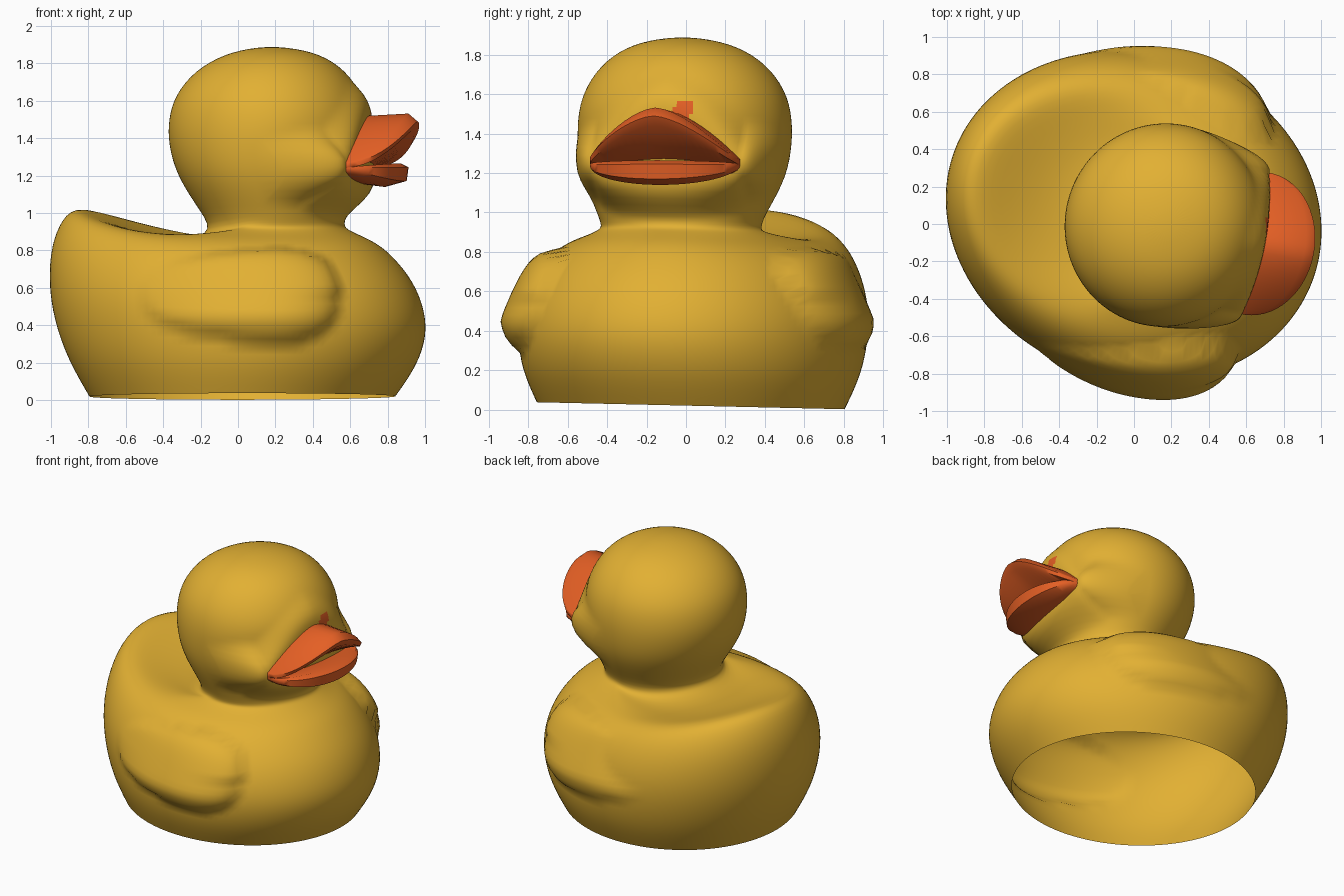
import bpy, bmesh, math
from mathutils import Matrix, Vector

if "Cube" in bpy.data.objects:
    bpy.data.objects.remove(bpy.data.objects["Cube"])

R = math.radians


def material(name, colour):
    m = bpy.data.materials.new(name)
    m.diffuse_color = (*colour, 1)
    m.use_nodes = True
    m.node_tree.nodes["Principled BSDF"].inputs["Base Color"].default_value = m.diffuse_color
    return m


YELLOW = material("duck yellow", (0.76, 0.435, 0.033))
ORANGE = material("bill orange", (0.78, 0.115, 0.018))


def finish(bm, name, matrix, mats, angle, subdiv=0):
    """Turn a bmesh into a smooth shaded object."""
    bmesh.ops.recalc_face_normals(bm, faces=bm.faces)
    me = bpy.data.meshes.new(name)
    bm.to_mesh(me)
    bm.free()
    me.transform(matrix)
    for m in mats:
        me.materials.append(m)
    ob = bpy.data.objects.new(name, me)
    bpy.context.collection.objects.link(ob)
    bpy.ops.object.select_all(action='DESELECT')
    ob.select_set(True)
    bpy.context.view_layer.objects.active = ob
    if subdiv:
        mod = ob.modifiers.new("smooth", 'SUBSURF')
        mod.levels = mod.render_levels = subdiv
        bpy.ops.object.modifier_apply(modifier=mod.name)
    bpy.ops.object.shade_smooth_by_angle(angle=R(angle))
    return ob


# Body, tail, neck and head: one open-bottomed shell lofted through oval rings
# (front x, back x, half width, z at front, z at back)
RINGS = [
    (.84, -.81, .78, .00, .00), (.96, -.93, .855, .16, .20),
    (1.02, -1.01, .88, .33, .42), (1.00, -1.04, .87, .48, .62),
    (.94, -1.03, .82, .62, .82), (.84, -.97, .745, .74, .97),
    (.76, -.89, .65, .81, 1.03), (.68, -.70, .54, .85, .94),
    (.60, -.40, .45, .885, .83), (.56, -.11, .40, .91, .86),
    (.59, -.185, .445, 1.0, .98), (.66, -.32, .53, 1.17, 1.17),
    (.70, -.37, .55, 1.35, 1.35), (.71, -.37, .545, 1.48, 1.48),
    (.67, -.335, .51, 1.61, 1.61), (.58, -.225, .41, 1.745, 1.745),
    (.44, -.06, .26, 1.833, 1.833), (.28, .09, .10, 1.863, 1.863),
]
SEG = 40
bm = bmesh.new()
loops = []
for n, (front, back, half, zf, zb) in enumerate(RINGS):
    ring = []
    cy = .03 if zf < .9 else .015
    sag = .07 if 7 <= n <= 9 else 0                # hollow between neck and tail
    for i in range(SEG):
        a = 2 * math.pi * i / SEG
        lift = ((1 - math.cos(a)) / 2) ** 3.3      # tail rises only at the back
        z = zf + (zb - zf) * lift - sag * max(0, -math.cos(a)) * (1 - lift)
        ring.append(bm.verts.new(((front + back) / 2 + (front - back) / 2 * math.cos(a),
                                  cy + half * math.sin(a), z)))
    loops.append(ring)
for lo, hi in zip(loops, loops[1:]):
    for i in range(SEG):
        j = (i + 1) % SEG
        bm.faces.new((lo[i], lo[j], hi[j], hi[i]))
crown = bm.verts.new((.185, .015, 1.868))
for i in range(SEG):
    bm.faces.new((loops[-1][i], loops[-1][(i + 1) % SEG], crown))
tilt = Matrix.Translation((0, 0, .02)) @ Matrix.Rotation(R(-1.3), 4, 'X') @ Matrix.Rotation(R(-18), 4, 'Z')
body = finish(bm, "body_and_head", tilt, [YELLOW, ORANGE], 75, subdiv=2)


# Wings: swellings of the shell, tall in front and tapering to the tail
def swell_wing(side, xc, reach, slope):
    for v in body.data.vertices:
        x, y, z = v.co
        px = (x - xc) / .53
        if y * side < .3 or z > 1 or abs(px) >= 1:
            continue
        pz = (z - .56) / (.24 + .055 * px)
        r = abs(px) ** 2.6 + abs(pz) ** 2.6
        if r < 1:
            outer = reach + slope * px - .12 * px * px - .45 * max(0, z - .45)
            gain = outer - y * side
            if gain > 0:
                v.co.y += side * gain * (1 - r) ** (.32 if pz > 0 else .55)


swell_wing(-1, .01, .935, .09)
swell_wing(1, .20, .95, -.07)

# Cheeks: pull the head forward to meet the edge of the bill
bill_frame = Matrix.Translation((.165, -.01, 0)) @ Matrix.Rotation(R(-11), 4, 'Z')
for vert in body.data.vertices:
    p = bill_frame.inverted() @ vert.co
    if p.x < .05 or p.z < .97:
        continue
    t = min(1, abs(p.y) / .385)
    k = math.sqrt(1 - t * t)
    top, low = 1.27 + .25 * (1 - t ** 1.6), 1.235 - .08 * k
    outside = math.hypot(max(0, abs(p.y) - .385), max(0, p.z - top, low - p.z))
    w = max(0, 1 - outside / .2)
    gain = (.495 + .05 * k * k - p.x) * w * w * (3 - 2 * w)
    if gain > 0:
        p.x += gain
        vert.co = bill_frame @ p

# Orange fleck on the forehead above the bill
for f in body.data.polygons:
    if (f.center - Vector((.70, -.01, 1.52))).length < .05:
        f.material_index = 1


# Bill: upper and lower halves lofted across the width
def upper_section(t, k):
    c = 1 - abs(t) ** 1.6
    zt, tip = 1.27 + .25 * c, .50 + .31 * k
    base = .49 + .05 * k * k
    return [(base - .1, zt - .01), (base, zt), (tip - .05 * k, zt + .012 * c), (tip, zt - .03 * c),
            (tip - .03 * k, 1.245 + .195 * c), (.48 + .07 * k, 1.235 + .04 * c), (base - .1, 1.225)]


def lower_section(t, k):
    tip = .50 + .25 * k
    return [(.41, 1.235 - .06 * k), (.48 + .03 * k, 1.235 - .08 * k), (tip - .12 * k, 1.24 - .10 * k),
            (tip - .01 * k, 1.24 - .07 * k), (tip, 1.24 + .005 * k), (tip - .04 * k, 1.245 + .02 * k),
            (.48 + .07 * k, 1.235 - .005 * k), (.41, 1.23)]


def bill(name, section):
    bm = bmesh.new()
    steps, rows = 28, []
    for i in range(steps + 1):
        phi = R(-88 + 176 * i / steps)
        t, k = math.sin(phi), math.cos(phi)
        rows.append([bm.verts.new((u, .385 * t, z)) for u, z in section(t, k)])
    n = len(rows[0])
    for a, b in zip(rows, rows[1:]):
        for j in range(n - 1):                     # back left open inside the head
            bm.faces.new((a[j], a[j + 1], b[j + 1], b[j]))
    bm.faces.new(rows[0])
    bm.faces.new(rows[-1])
    finish(bm, name, bill_frame, [ORANGE], 50)


bill("upper_bill", upper_section)
bill("lower_bill", lower_section)
